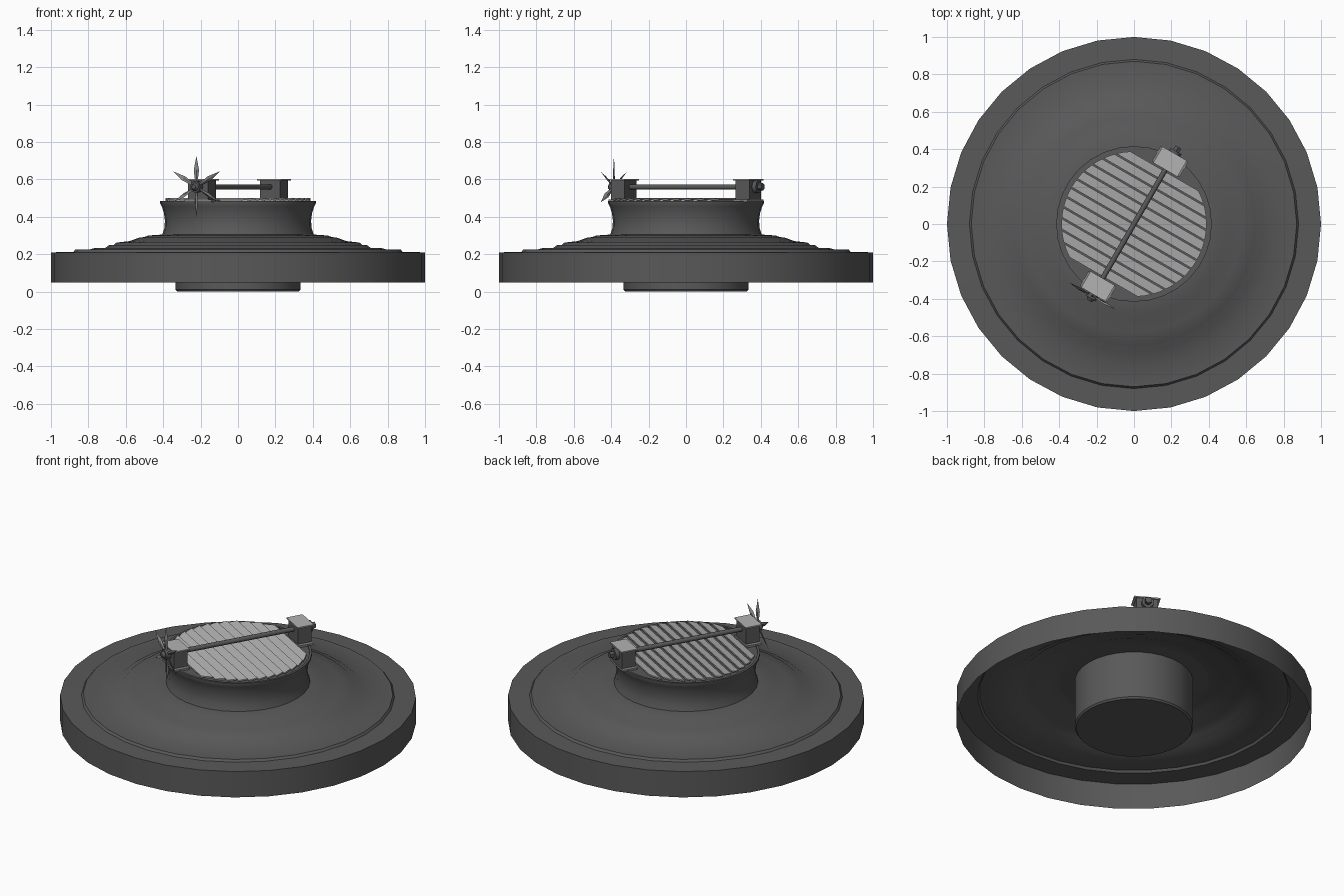
import bpy, bmesh, math
from mathutils import Matrix, Vector

if "Cube" in bpy.data.objects:
    bpy.data.objects.remove(bpy.data.objects["Cube"], do_unlink=True)


def material(name, v):
    m = bpy.data.materials.new(name)
    m.use_nodes = True
    m.diffuse_color = (v, v, v, 1)
    m.node_tree.nodes["Principled BSDF"].inputs["Base Color"].default_value = (v, v, v, 1)
    return m


DARK = material("dark grey", 0.1)
LIGHT = material("light grey", 0.45)
MID = material("mid grey", 0.24)
TURN = Matrix.Rotation(math.radians(-30), 4, "Z")  # local y runs along the shaft


def finish(name, bm, mat, turned=False, angle=None):
    bmesh.ops.recalc_face_normals(bm, faces=bm.faces)
    if turned:
        bm.transform(TURN)
    me = bpy.data.meshes.new(name)
    bm.to_mesh(me)
    bm.free()
    me.materials.append(mat)
    ob = bpy.data.objects.new(name, me)
    bpy.context.collection.objects.link(ob)
    if angle:
        bpy.context.view_layer.objects.active = ob
        bpy.ops.object.select_all(action="DESELECT")
        ob.select_set(True)
        bpy.ops.object.shade_smooth_by_angle(angle=math.radians(angle))
    return ob


def lathe(name, profile, mat, angle=35):
    bm = bmesh.new()
    vs = [bm.verts.new((r, 0, z)) for r, z in profile]
    es = [bm.edges.new(p) for p in zip(vs, vs[1:])]
    bmesh.ops.spin(bm, geom=vs + es, axis=(0, 0, 1), cent=(0, 0, 0),
                   angle=math.tau, steps=32, use_merge=True)
    bmesh.ops.remove_doubles(bm, verts=bm.verts, dist=0.0005)
    return finish(name, bm, mat, angle=angle)


def box(name, size, centre, mat):
    bm = bmesh.new()
    bmesh.ops.create_cube(bm, size=1, matrix=Matrix.Translation(centre) @ Matrix.Diagonal((*size, 1)))
    return finish(name, bm, mat, True)


def rod(name, radius, y0, y1, z, mat, sides=16, r2=None):
    bm = bmesh.new()
    bmesh.ops.create_cone(bm, cap_ends=True, segments=sides, radius1=radius,
                          radius2=r2 or radius, depth=y1 - y0,
                          matrix=Matrix.Translation((0, (y0 + y1) / 2, z)) @ Matrix.Rotation(-math.pi / 2, 4, "X"))
    return finish(name, bm, mat, True, 40)


# Open stepped skirt with flared neck
lathe("stepped_skirt", [(1, .05), (1, .21), (.88, .212), (.87, .225), (.79, .226), (.77, .232),
                        (.71, .234), (.69, .248), (.665, .25), (.65, .262), (.58, .27),
                        (.53, .288), (.5, .292), (.48, .3), (.405, .305)], DARK)
lathe("flared_neck", [(.405, .305), (.393, .34), (.391, .38), (.396, .42), (.407, .455), (.416, .472),
                      (.416, .484), (.402, .484), (.402, .478), (0, .478)], DARK)

# Lower plug and the ring that carries it
lathe("lower_plug", [(0, 0), (.325, 0), (.333, .01), (.333, .3)], DARK)
lathe("plug_ring", [(.333, .3), (.42, .301)], DARK)

# Slatted deck, trimmed to a circle
COUNT, REACH, RADIUS = 12, 0.33, 0.388
pitch = 2 * REACH / COUNT
bm = bmesh.new()
for i in range(COUNT):
    a = -REACH + i * pitch + 0.004
    b = a + pitch - 0.008
    rows = []
    for s, z in ((a, .49), ((a + b) / 2, .495), (b, .5)):
        h = math.sqrt(RADIUS ** 2 - s * s)
        rows.append([bm.verts.new((x, s, z)) for x in (-h, h)])
    faces = [bm.faces.new((p[0], p[1], q[1], q[0])) for p, q in zip(rows, rows[1:])]
    out = bmesh.ops.extrude_face_region(bm, geom=faces)
    bmesh.ops.translate(bm, vec=(0, 0, -.008),
                        verts=[g for g in out["geom"] if isinstance(g, bmesh.types.BMVert)])
finish("deck_slats", bm, LIGHT, True)

# Bearing blocks at both ends of the shaft
for side, label in ((-1, "fan"), (1, "hub")):
    y = side * 0.385
    box(label + "_bearing_base", (.17, .09, .012), (0, y, .486), MID)
    box(label + "_bearing_block", (.125, .085, .11), (0, y, .54), DARK)
    box(label + "_bearing_cap", (.15, .1, .008), (0, y, .598), LIGHT)

# Shaft, end hub and fan hub
rod("shaft", .014, -.45, .45, .56, DARK)
rod("end_flange", .034, .425, .45, .56, DARK)
rod("end_nut", .02, .45, .475, .56, DARK, 6)
rod("fan_hub", .03, -.46, -.425, .56, DARK)
rod("fan_nose", .012, -.475, -.46, .56, DARK, 12, .022)

# Six pointed fan blades
bm = bmesh.new()
for k in range(6):
    place = Matrix.Translation((0, -.445, .56)) @ Matrix.Rotation(k * math.pi / 3, 4, "Y")
    pitch_turn = Matrix.Rotation(math.radians(30), 4, "Z")
    ring = [bm.verts.new(place @ pitch_turn @ Vector(p)) for p in
            ((-.006, 0, .02), (0, -.005, .02), (.006, 0, .02), (0, .005, .02))]
    wide = [bm.verts.new(place @ pitch_turn @ Vector(p)) for p in
            ((-.014, 0, .09), (0, -.004, .09), (.014, 0, .09), (0, .004, .09))]
    tip = bm.verts.new(place @ Vector((0, 0, .166)))
    bm.faces.new(ring)
    for j in range(4):
        n = (j + 1) % 4
        bm.faces.new((ring[j], ring[n], wide[n], wide[j]))
        bm.faces.new((wide[j], wide[n], tip))
finish("fan_blades", bm, MID, True)
